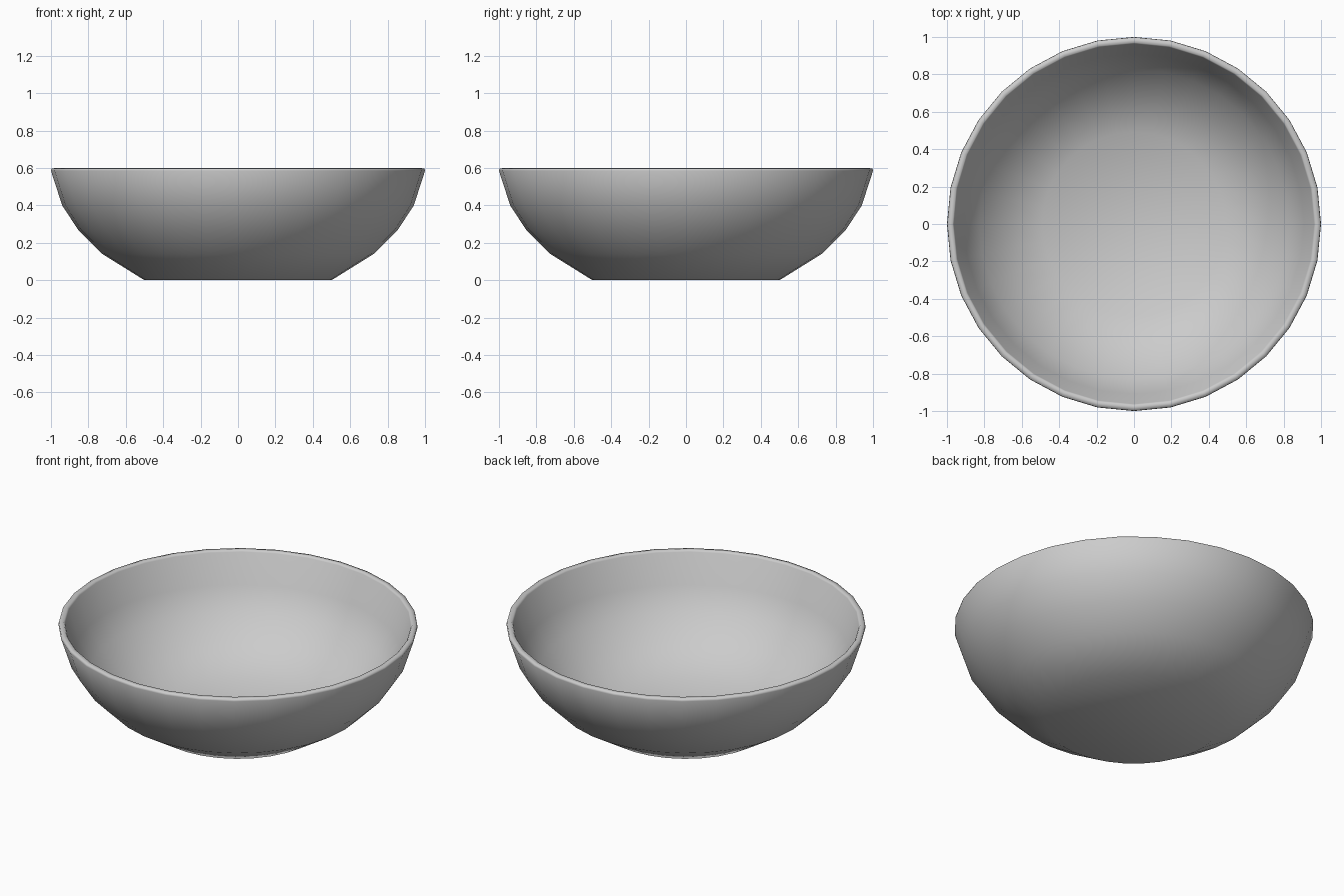
import bpy, bmesh
from math import cos, sin, pi

if "Cube" in bpy.data.objects:
    bpy.data.objects.remove(bpy.data.objects["Cube"])

SIDES = 32

# Bowl wall profile (radius, height): outside from foot to rim, then inside down to the floor
profile = [(0.50, 0.0), (0.725, 0.14), (0.855, 0.27), (0.94, 0.40), (0.995, 0.585),
           (0.992, 0.597), (0.97, 0.60),
           (0.963, 0.59), (0.909, 0.413), (0.828, 0.29), (0.706, 0.166), (0.492, 0.033)]
profile = [(r / 0.995 if r > 0.99 else r, z) for r, z in profile]

bm = bmesh.new()
rings = [[bm.verts.new((r * cos(2 * pi * i / SIDES), r * sin(2 * pi * i / SIDES), z))
          for i in range(SIDES)] for r, z in profile]

# Walls and rounded rim
for a, b in zip(rings, rings[1:]):
    for i in range(SIDES):
        j = (i + 1) % SIDES
        bm.faces.new((a[i], a[j], b[j], b[i]))

# Flat foot and inner floor
bm.faces.new(rings[0][::-1])
bm.faces.new(rings[-1])
bmesh.ops.recalc_face_normals(bm, faces=bm.faces)

mesh = bpy.data.meshes.new("bowl")
bm.to_mesh(mesh)
bm.free()
for p in mesh.polygons:
    p.use_smooth = True
bowl = bpy.data.objects.new("bowl", mesh)
bpy.context.collection.objects.link(bowl)
